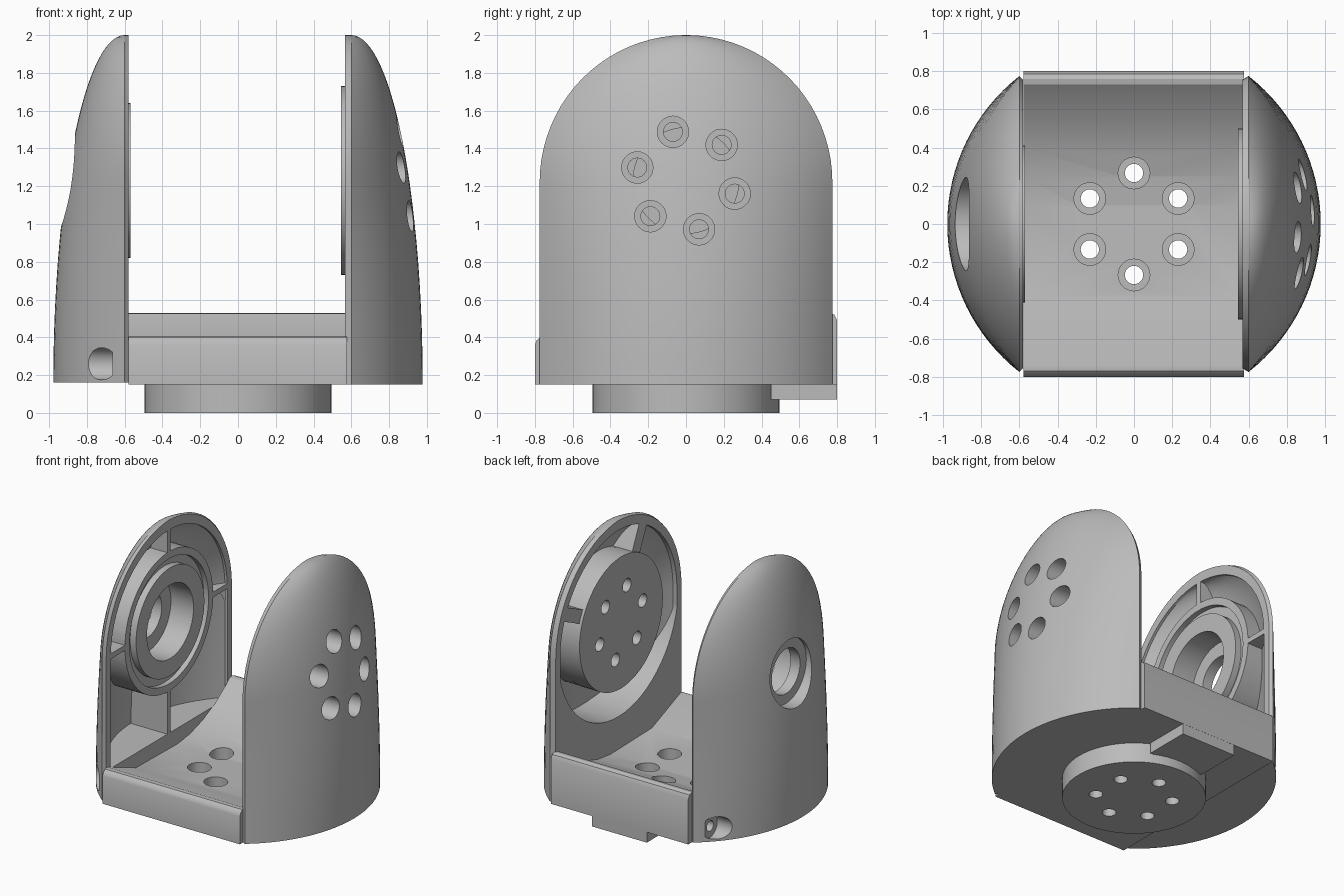
import bpy, bmesh
from math import sin, cos, pi, sqrt, atan2, radians
from mathutils import Vector

cube = bpy.data.objects.get("Cube")
if cube:
    bpy.data.objects.remove(cube, do_unlink=True)

grey = bpy.data.materials.new("mid grey")
grey.use_nodes = True
GREY = (0.5, 0.5, 0.5, 1)
grey.diffuse_color = GREY
grey.node_tree.nodes["Principled BSDF"].inputs["Base Color"].default_value = GREY

PIVOT = 1.23          # height of the joint axis
FLOOR = 0.15          # underside of the bracket


def from_bmesh(name, bm):
    bmesh.ops.recalc_face_normals(bm, faces=bm.faces)
    mesh = bpy.data.meshes.new(name)
    bm.to_mesh(mesh)
    bm.free()
    ob = bpy.data.objects.new(name, mesh)
    bpy.context.collection.objects.link(ob)
    return ob


def cylinder(name, r, a, b, axis, centre, sides=48):
    """Cylinder from a to b along axis x or z; centre gives the other two coordinates."""
    if axis == "x":
        loc, rot = ((a + b) / 2, *centre), (0, pi / 2, 0)
    else:
        loc, rot = (*centre, (a + b) / 2), (0, 0, 0)
    bpy.ops.mesh.primitive_cylinder_add(vertices=sides, radius=r, depth=abs(b - a),
                                        location=loc, rotation=rot)
    ob = bpy.context.object
    ob.name = name
    return ob


def box(name, lo, hi, turn=0):
    """Box between two corners, turned about the joint axis."""
    bpy.ops.mesh.primitive_cube_add(size=1)
    ob = bpy.context.object
    ob.name = name
    lo, hi = Vector(lo), Vector(hi)
    for v in ob.data.vertices:
        p = (lo + hi) / 2 + Vector(c * s for c, s in zip(v.co, hi - lo))
        if turn:
            d = p.z - PIVOT
            p = Vector((p.x, p.y * cos(turn) - d * sin(turn),
                        PIVOT + p.y * sin(turn) + d * cos(turn)))
        v.co = p
    return ob


def boolean(ob, tool, operation="DIFFERENCE"):
    mod = ob.modifiers.new("cut", "BOOLEAN")
    mod.operation, mod.solver, mod.object = operation, "EXACT", tool
    bpy.context.view_layer.objects.active = ob
    bpy.ops.object.modifier_apply(modifier=mod.name)
    bpy.data.objects.remove(tool, do_unlink=True)


def domed_arch(name, side, x_in, half, top, bottom, depth, edge):
    """Arch-shaped solid with a flat inner face and a domed outer face."""
    spring, steps, arc = 1.22, 20, 32
    levels = [bottom + (spring - bottom) * i / 8 for i in range(8)]
    levels += [spring + (top - spring) * sin(pi / 2 * i / steps * 0.992) for i in range(steps + 1)]
    bm = bmesh.new()
    rings = []
    for z in levels:
        w = half * sqrt(1 - max(0, (z - spring) / (top - spring)) ** 2)
        s = depth * sqrt(1 - ((z - FLOOR) / (top - FLOOR)) ** 2)
        radius = (w * w + s * s) / (2 * s)
        span = atan2(w, radius - s)
        pts = [(x_in, max(w - edge, w * 0.5))]
        for i in range(arc + 1):
            t = span * (1 - 2 * i / arc)
            pts.append((0.6 + s - radius + radius * cos(t), radius * sin(t)))
        pts.append((x_in, -max(w - edge, w * 0.5)))
        rings.append([bm.verts.new((side * x, y, z)) for x, y in pts])
    n = len(rings[0])
    for a, b in zip(rings, rings[1:]):
        for i in range(n):
            j = (i + 1) % n
            bm.faces.new((a[i], a[j], b[j], b[i]))
    bm.faces.new(rings[0])
    bm.faces.new(rings[-1])
    return from_bmesh(name, bm)


def finish(ob):
    ob.data.materials.clear()
    ob.data.materials.append(grey)
    bpy.ops.object.select_all(action="DESELECT")
    ob.select_set(True)
    bpy.context.view_layer.objects.active = ob
    bpy.ops.object.shade_smooth_by_angle(angle=radians(30))


def screw_circle(start):
    return [(0.267 * cos(radians(start + 60 * i)), 0.267 * sin(radians(start + 60 * i)))
            for i in range(6)]


axis = (0, PIVOT)

# Bearing cheek: ribbed shell with a stepped bore
cheek = domed_arch("bearing_cheek", -1, 0.58, 0.775, 2.0, 0.16, 0.378, 0.02)
hollow = domed_arch("hollow", -1, 0.5, 0.70, 1.925, 0.38, 0.29, 0)
boolean(hollow, cylinder("boss", 0.53, -0.4, -1.1, "x", axis, 64))
boolean(hollow, box("upright_rib", (-1.1, -0.02, 0.2), (-0.4, 0.02, 2.1)))
boolean(hollow, box("cross_rib", (-1.1, -0.9, PIVOT - 0.02), (-0.4, 0.9, PIVOT + 0.02)))
boolean(cheek, hollow)
boolean(cheek, cylinder("groove", 0.475, -0.5, -0.62, "x", axis, 64))
boolean(cheek, cylinder("raised_ring", 0.41, -0.57, -0.7, "x", axis, 64), "UNION")
boolean(cheek, cylinder("inner_bore", 0.28, -0.4, -0.76, "x", axis))
boolean(cheek, cylinder("through_bore", 0.17, -0.5, -1.1, "x", axis))
boolean(cheek, cylinder("outer_bore", 0.245, -0.84, -1.1, "x", axis))
for y in (-0.66, 0.66):
    boolean(cheek, cylinder("screw_head_hole", 0.085, -0.665, -1.1, "x", (y, 0.26), 32))
    boolean(cheek, cylinder("screw_hole", 0.04, -0.5, -0.8, "x", (y, 0.26), 24))
finish(cheek)

# Drive cheek: round pocket holding a solid mounting disc with six screws
cheek = domed_arch("drive_cheek", 1, 0.567, 0.775, 2.0, FLOOR, 0.378, 0.02)
hollow = domed_arch("hollow", 1, 0.5, 0.70, 1.925, 0.3, 0.29, 0)
boolean(hollow, cylinder("pocket_limit", 0.72, 0.4, 1.2, "x", axis, 64), "INTERSECT")
boolean(hollow, cylinder("disc_core", 0.498, 0.4, 1.1, "x", axis, 64))
for angle in (25, 115):
    boolean(hollow, box("pocket_rib", (0.4, 0.3, PIVOT - 0.05), (1.1, 0.9, PIVOT + 0.05),
                        radians(angle)))
boolean(cheek, hollow)
boolean(cheek, cylinder("mounting_disc", 0.5, 0.545, 0.7, "x", axis, 64), "UNION")
for y, z in screw_circle(105):
    boolean(cheek, cylinder("screw_head_hole", 0.083, 0.68, 1.2, "x", (y, PIVOT + z), 32))
    boolean(cheek, cylinder("screw_hole", 0.05, 0.4, 0.8, "x", (y, PIVOT + z), 24))
finish(cheek)

# Base: troughed bridge with rounded front and back lips
profile = [(-0.8, FLOOR), (-0.8, 0.36), (-0.79, 0.385), (-0.77, 0.402), (-0.74, 0.405),
           (-0.4, 0.27), (0.1, 0.26), (0.25, 0.28), (0.4, 0.325), (0.55, 0.395),
           (0.7, 0.5), (0.73, 0.525), (0.76, 0.53), (0.785, 0.52), (0.8, 0.49), (0.8, FLOOR)]
bm = bmesh.new()
face = bm.faces.new([bm.verts.new((-0.579, y, z)) for y, z in profile])
ext = bmesh.ops.extrude_face_region(bm, geom=[face])
bmesh.ops.translate(bm, vec=(1.155, 0, 0),
                    verts=[g for g in ext["geom"] if isinstance(g, bmesh.types.BMVert)])
base = from_bmesh("base_bridge", bm)
boolean(base, cylinder("base_disc", 0.495, 0, 0.2, "z", (0, 0), 64), "UNION")
boolean(base, box("rear_tab", (-0.23, 0.45, 0.07), (0.23, 0.799, 0.2)), "UNION")
for x, y in screw_circle(30):
    boolean(base, cylinder("screw_head_hole", 0.083, 0.14, 0.8, "z", (x, y), 32))
    boolean(base, cylinder("screw_hole", 0.048, -0.2, 0.3, "z", (x, y), 24))
finish(base)
